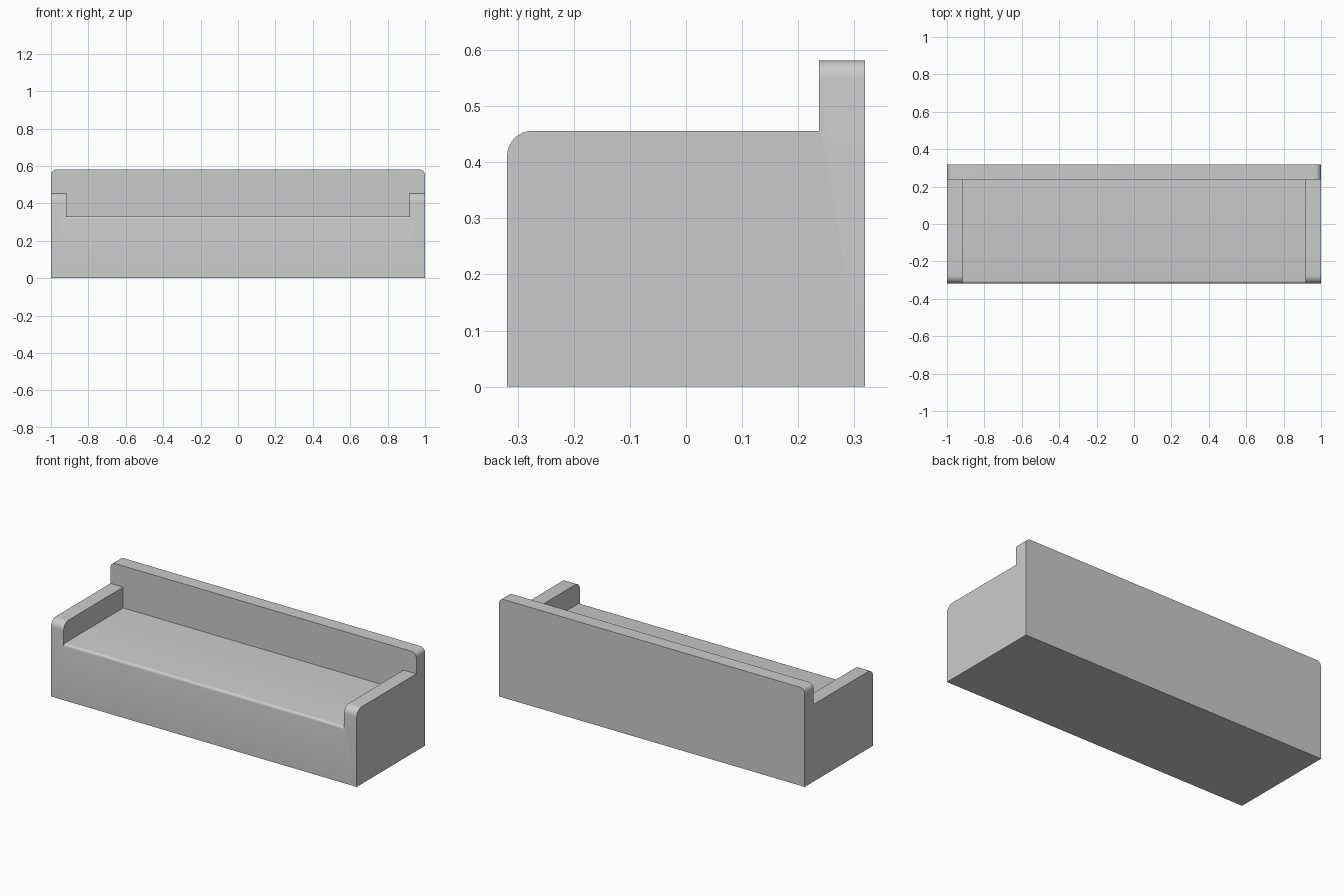
import bpy, bmesh, math

if "Cube" in bpy.data.objects:
    bpy.data.objects.remove(bpy.data.objects["Cube"])


def arc(cy, cz, r, a0, a1, n=8):
    """Points of a circular arc in the side (y, z) plane, angles in degrees."""
    return [(cy + r * math.cos(math.radians(a0 + (a1 - a0) * i / n)),
             cz + r * math.sin(math.radians(a0 + (a1 - a0) * i / n)))
            for i in range(n + 1)]


def extrude_profile(name, profile, half_width, round_top=0.0):
    """Extrude a side profile along x, optionally rounding the top end edges."""
    bm = bmesh.new()
    face = bm.faces.new([bm.verts.new((-half_width, y, z)) for y, z in profile])
    new = bmesh.ops.extrude_face_region(bm, geom=[face])["geom"]
    bmesh.ops.translate(bm, vec=(2 * half_width, 0, 0),
                        verts=[v for v in new if isinstance(v, bmesh.types.BMVert)])
    bmesh.ops.recalc_face_normals(bm, faces=bm.faces)
    if round_top:
        top = max(v.co.z for v in bm.verts)
        edges = [e for e in bm.edges
                 if all(abs(v.co.z - top) < 1e-5 for v in e.verts)
                 and abs(e.verts[0].co.x - e.verts[1].co.x) < 1e-5]
        bmesh.ops.bevel(bm, geom=edges, offset=round_top, segments=6,
                        profile=0.5, affect='EDGES')
    mesh = bpy.data.meshes.new(name)
    bm.to_mesh(mesh)
    bm.free()
    obj = bpy.data.objects.new(name, mesh)
    bpy.context.collection.objects.link(obj)
    return obj


FRONT, BACK, BACKREST = -0.319, 0.319, 0.237
ARM_Z, SEAT_Z, TOP_Z = 0.456, 0.333, 0.581
ARM_R, SEAT_R = 0.045, 0.016

# Sofa body: rounded arm fronts and a raised backrest with rounded corners
body_profile = ([(FRONT, 0)]
                + arc(FRONT + ARM_R, ARM_Z - ARM_R, ARM_R, 180, 90)
                + [(BACKREST, ARM_Z), (BACKREST, TOP_Z), (BACK, TOP_Z), (BACK, 0)])
sofa = extrude_profile("sofa_body", body_profile, 1.0, round_top=0.03)

# Seat recess between the arms, leaving a softly rounded front seat edge
recess_profile = ([(FRONT - 0.1, SEAT_Z - SEAT_R)]
                  + arc(FRONT + SEAT_R, SEAT_Z - SEAT_R, SEAT_R, 180, 90, 5)
                  + [(BACKREST, SEAT_Z), (BACKREST, 0.7), (FRONT - 0.1, 0.7)])
cutter = extrude_profile("seat_recess_cutter", recess_profile, 0.917)
cutter.hide_render = True

cut = sofa.modifiers.new("seat_recess", 'BOOLEAN')
cut.operation = 'DIFFERENCE'
cut.solver = 'EXACT'
cut.object = cutter
bpy.context.view_layer.objects.active = sofa
sofa.select_set(True)
bpy.ops.object.modifier_apply(modifier=cut.name)
bpy.data.objects.remove(cutter)

# Plain grey upholstery
grey = bpy.data.materials.new("plain_grey")
grey.diffuse_color = (0.6, 0.6, 0.6, 1)
grey.use_nodes = True
grey.node_tree.nodes["Principled BSDF"].inputs["Base Color"].default_value = grey.diffuse_color
sofa.data.materials.clear()
sofa.data.materials.append(grey)

bpy.ops.object.shade_smooth_by_angle(angle=math.radians(30))
